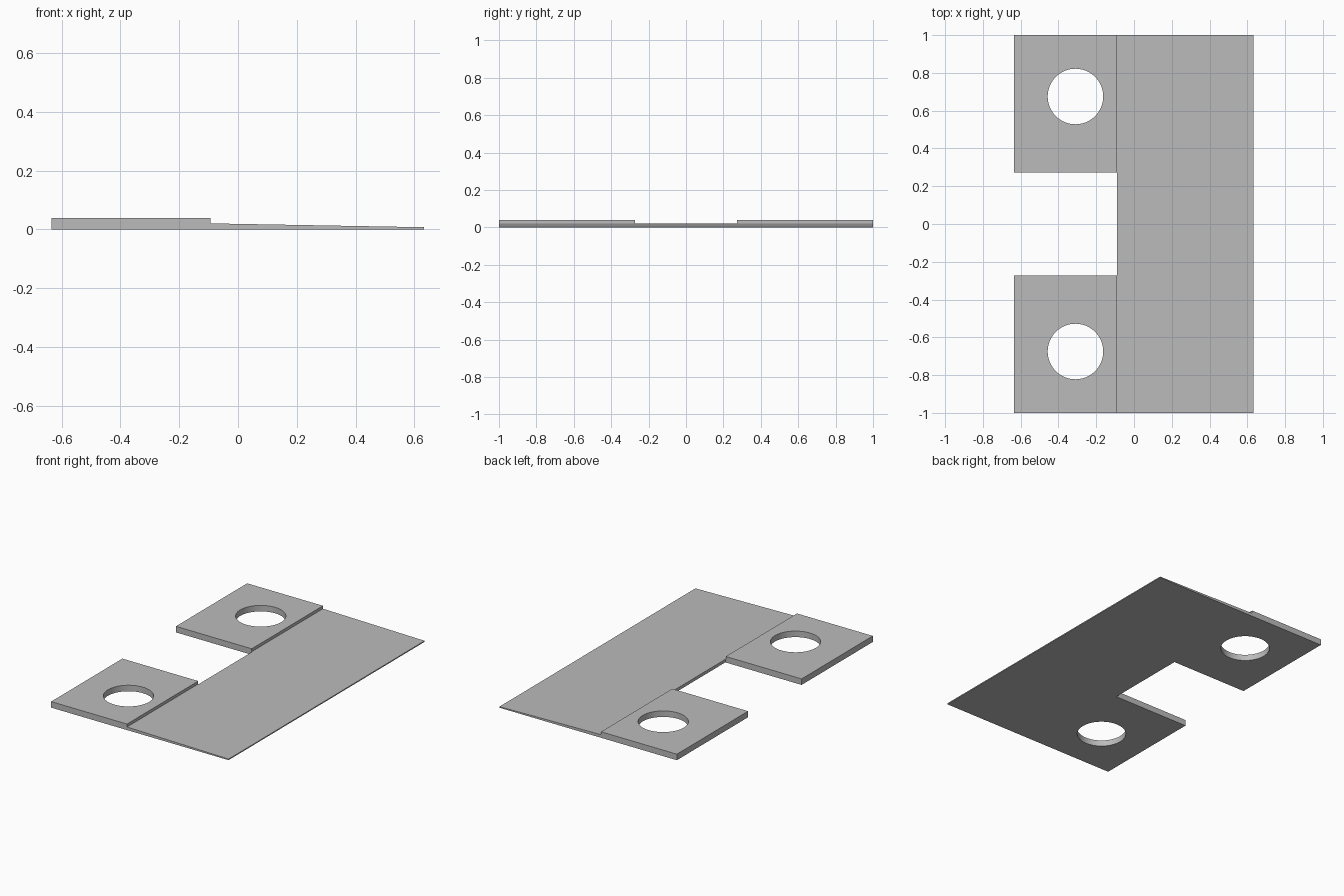
import bpy, bmesh
from mathutils import Matrix

cube = bpy.data.objects.get("Cube")
if cube:
    bpy.data.objects.remove(cube)

# Single flat grey
grey = bpy.data.materials.new("plain grey")
grey.use_nodes = True
grey.diffuse_color = (0.5, 0.5, 0.5, 1)
grey.node_tree.nodes["Principled BSDF"].inputs["Base Color"].default_value = (0.5, 0.5, 0.5, 1)


def add_object(name, bm):
    bmesh.ops.recalc_face_normals(bm, faces=bm.faces)
    mesh = bpy.data.meshes.new(name)
    bm.to_mesh(mesh)
    bm.free()
    mesh.materials.append(grey)
    obj = bpy.data.objects.new(name, mesh)
    bpy.context.collection.objects.link(obj)
    return obj


def hole_cutter(y):
    bm = bmesh.new()
    bmesh.ops.create_cone(bm, cap_ends=True, segments=64, radius1=0.147, radius2=0.147,
                          depth=0.4, matrix=Matrix.Translation((-0.31, y, 0)))
    return add_object("hole_cutter", bm)


def notch_cutter():
    bm = bmesh.new()
    bmesh.ops.create_cube(bm, size=1, matrix=Matrix.Translation((-0.59, 0, 0))
                          @ Matrix.Diagonal((1, 0.546, 0.4, 1)))
    return add_object("notch_cutter", bm)


# Stepped, tapering side profile extruded across the full width
profile = [(-0.635, 0), (0.633, 0), (0.633, 0.007), (-0.093, 0.02), (-0.093, 0.039), (-0.635, 0.039)]
bm = bmesh.new()
face = bm.faces.new([bm.verts.new((x, -1, z)) for x, z in profile])
swept = bmesh.ops.extrude_face_region(bm, geom=[face])["geom"]
bmesh.ops.translate(bm, vec=(0, 2, 0), verts=[v for v in swept if isinstance(v, bmesh.types.BMVert)])
plate = add_object("hinge_plate", bm)

# Cut the gap between the tabs and a round hole in each tab
cutters = [notch_cutter(), hole_cutter(-0.675), hole_cutter(0.675)]
bpy.context.view_layer.objects.active = plate
for cutter in cutters:
    cutter.hide_render = True
    mod = plate.modifiers.new("cut", "BOOLEAN")
    mod.operation = "DIFFERENCE"
    mod.solver = "EXACT"
    mod.object = cutter
    bpy.ops.object.modifier_apply(modifier=mod.name)
    bpy.data.objects.remove(cutter)

# Smooth hole walls, keep the corners sharp
plate.select_set(True)
bpy.ops.object.shade_smooth_by_angle()
